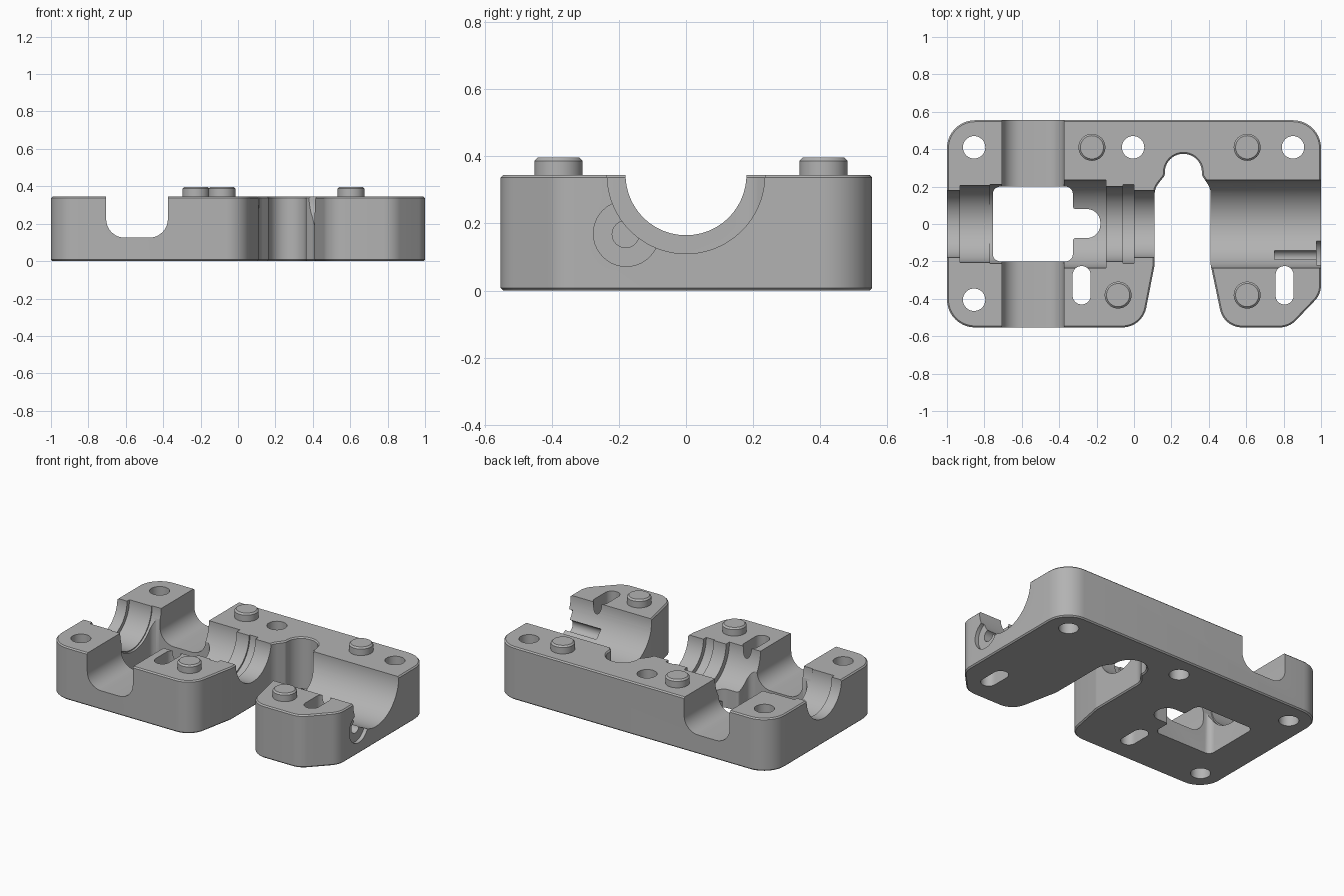
import bpy, bmesh
from math import cos, sin, pi, tan, radians
from mathutils import Vector

if "Cube" in bpy.data.objects:
    bpy.data.objects.remove(bpy.data.objects["Cube"])

grey = bpy.data.materials.new("plain grey")
grey.use_nodes = True
grey.diffuse_color = (0.45, 0.45, 0.45, 1)
grey.node_tree.nodes["Principled BSDF"].inputs["Base Color"].default_value = (0.45, 0.45, 0.45, 1)

TOP = 0.345


def fillet(points, steps=10):
    """Round each (a, b, radius) corner of a polygon."""
    out = []
    for i, (a, b, r) in enumerate(points):
        p = Vector((a, b))
        u = (Vector(points[i - 1][:2]) - p).normalized()
        v = (Vector(points[(i + 1) % len(points)][:2]) - p).normalized()
        if r == 0:
            out.append(p)
            continue
        half = u.angle(v) / 2
        t = r / tan(half)
        centre = p + (u + v).normalized() * r / sin(half)
        d0, d1 = p + u * t - centre, p + v * t - centre
        sweep = d0.angle_signed(d1)
        for k in range(steps + 1):
            w = -sweep * k / steps
            out.append(centre + Vector((d0.x * cos(w) - d0.y * sin(w),
                                        d0.x * sin(w) + d0.y * cos(w))))
    return out


def make(name, bm):
    bmesh.ops.recalc_face_normals(bm, faces=bm.faces)
    mesh = bpy.data.meshes.new(name)
    bm.to_mesh(mesh)
    bm.free()
    mesh.materials.append(grey)
    ob = bpy.data.objects.new(name, mesh)
    bpy.context.collection.objects.link(ob)
    return ob


def prism(name, pts, lo, hi, axis="z", chamfer=0, ends=(True, True)):
    """Extrude a closed outline along an axis, optionally chamfering its rims."""
    place = {"x": lambda p, h: (h, p[0], p[1]), "y": lambda p, h: (p[0], h, p[1]),
             "z": lambda p, h: (p[0], p[1], h)}[axis]
    bm = bmesh.new()
    rings = [[bm.verts.new(place(p, h)) for p in pts] for h in (lo, hi)]
    caps = [bm.faces.new(r) for r in rings]
    n = len(pts)
    for i in range(n):
        j = (i + 1) % n
        bm.faces.new((rings[0][i], rings[0][j], rings[1][j], rings[1][i]))
    bmesh.ops.recalc_face_normals(bm, faces=bm.faces)
    if chamfer:
        rim = [e for cap, use in zip(caps, ends) if use for e in cap.edges]
        bmesh.ops.bevel(bm, geom=rim, offset=chamfer, segments=1, affect="EDGES")
    return make(name, bm)


def circle(a, b, r, n=40):
    return [(a + r * cos(2 * pi * i / n), b + r * sin(2 * pi * i / n)) for i in range(n)]


def box(a0, a1, b0, b1, r=0.0):
    return fillet([(a0, b0, r), (a1, b0, r), (a1, b1, r), (a0, b1, r)])


def lathe_x(name, profile, z, n=96):
    """Revolve (x, radius) steps around a line along x."""
    bm = bmesh.new()
    rings = [[bm.verts.new((x, a, b)) for a, b in circle(0, z, r, n)] for x, r in profile]
    for lower, upper in zip(rings, rings[1:]):
        for i in range(n):
            j = (i + 1) % n
            bm.faces.new((lower[i], lower[j], upper[j], upper[i]))
    bm.faces.new(rings[0])
    bm.faces.new(rings[-1])
    return make(name, bm)


# Main block with the deep rounded notch in its front
outline = fillet([
    (-1, -.553, .15), (.045, -.553, .13), (.11, -.22, .08), (.11, .19, .1),
    (.165, .26, .03), (.165, .375, .098), (.363, .375, .098), (.363, .26, .03),
    (.41, .19, .1), (.41, -.22, .08), (.48, -.553, .12), (.83, -.553, .12),
    (1, -.375, .12), (1, .555, .15), (-1, .555, .15)])
block = prism("clamp_block", outline, 0, TOP, chamfer=.008)

cutters = []
# Stepped half-round bore along the block
cutters.append(lathe_x("bore_cutter", [
    (-1.1, .18), (-.93, .18), (-.93, .205), (-.77, .205), (-.77, .212), (-.6, .212),
    (-.6, .2), (-.45, .2), (-.45, .235), (-.15, .235), (-.15, .2), (-.06, .2),
    (-.06, .21), (0, .21), (0, .18), (.2, .18), (.2, .235), (1.1, .235)], TOP))
# Cross channel with rounded floor corners
cutters.append(prism("channel_cutter", fillet([
    (-.705, .125, .1), (-.375, .125, .1), (-.375, .5, 0), (-.705, .5, 0)]), -.7, .7, "y"))
# Through window with a round-ended tongue
cutters.append(prism("window_cutter", fillet([
    (-.755, -.2, .04), (-.327, -.2, .04), (-.327, -.075, .015), (-.18, -.075, .072),
    (-.18, .08, .072), (-.327, .08, .015), (-.327, .2, .04), (-.755, .2, .04)]), -.1, .5))
# Bolt holes and slots, with slightly chamfered mouths
for x, y in ((-.855, .41), (-.855, -.405), (-.005, .41), (.85, .41)):
    cutters.append(prism("hole_cutter", circle(x, y, .06), -.1, .5))
for x in (-.28, .805):
    cutters.append(prism("slot_cutter", box(x - .048, x + .048, -.43, -.225, .047), -.1, .5))
# Side pocket and its narrow blind groove at the right end
cutters.append(prism("side_recess_cutter", circle(-.178, .17, .098), .975, 1.1, "x"))
cutters.append(prism("side_groove_cutter", circle(-.18, .168, .04), .75, 1.1, "x"))

for cutter in cutters:
    cutter.hide_render = True
    mod = block.modifiers.new("cut", "BOOLEAN")
    mod.operation = "DIFFERENCE"
    mod.solver = "EXACT"
    mod.object = cutter
bpy.context.view_layer.update()
graph = bpy.context.evaluated_depsgraph_get()
result = bpy.data.meshes.new_from_object(block.evaluated_get(graph))
block.modifiers.clear()
block.data = result
for cutter in cutters:
    bpy.data.objects.remove(cutter)

# Locating pegs
parts = [block]
for name, x, y in (("back_left_peg", .605, .41), ("back_middle_peg", -.225, .41),
                   ("front_middle_peg", -.085, -.38), ("front_left_peg", .605, -.38)):
    parts.append(prism(name, circle(x, y, .072), TOP - .02, .397, chamfer=.01, ends=(False, True)))

bpy.ops.object.select_all(action="DESELECT")
for ob in parts:
    ob.select_set(True)
bpy.context.view_layer.objects.active = block
bpy.ops.object.shade_smooth_by_angle(angle=radians(30))
